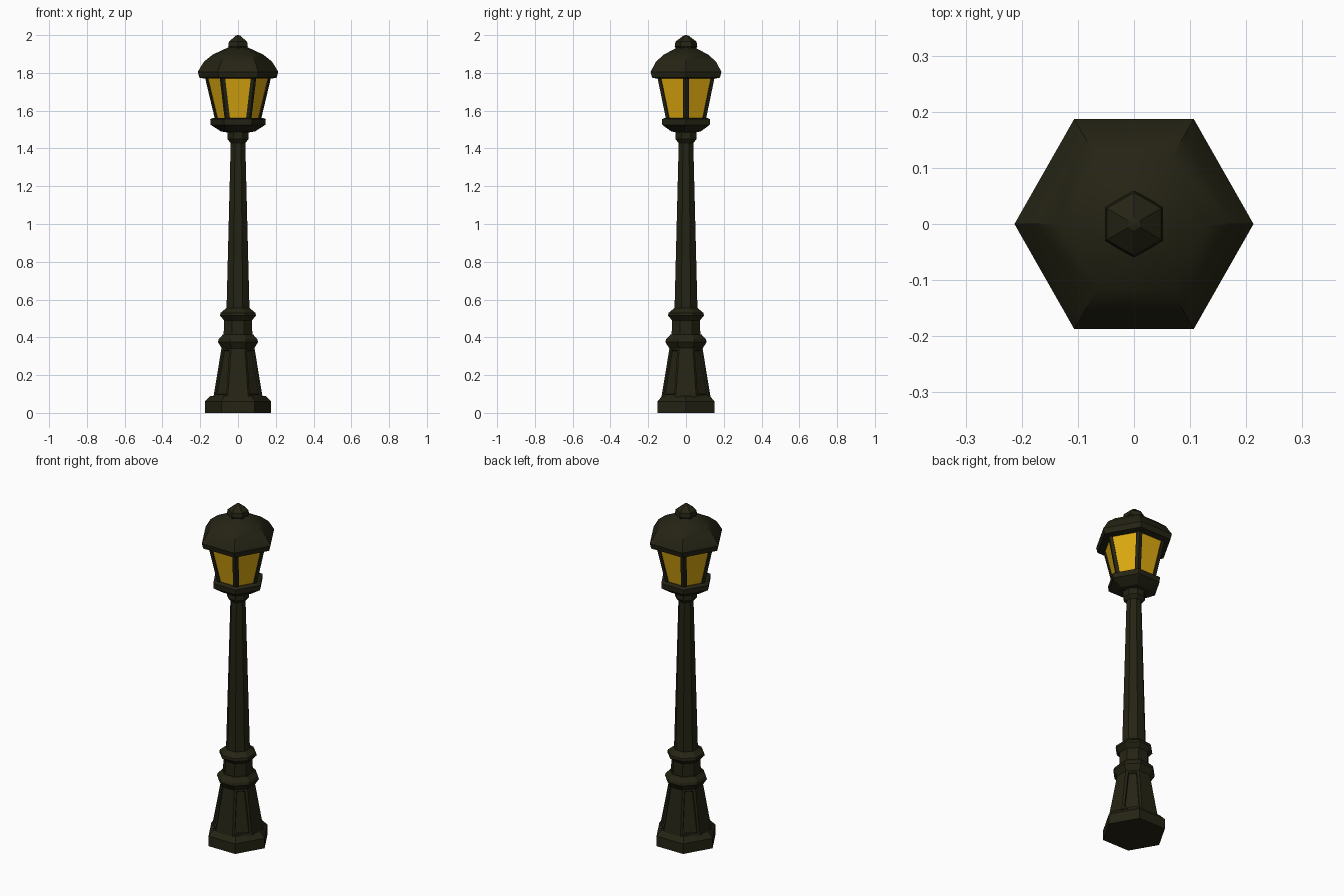
import bpy, bmesh, math
from mathutils import Vector

cube = bpy.data.objects.get("Cube")
if cube:
    bpy.data.objects.remove(cube, do_unlink=True)


def material(name, color, rough):
    m = bpy.data.materials.new(name)
    m.use_nodes = True
    m.diffuse_color = color
    bsdf = m.node_tree.nodes["Principled BSDF"]
    bsdf.inputs["Base Color"].default_value = color
    bsdf.inputs["Roughness"].default_value = rough
    return m


IRON = material("dark iron", (0.018, 0.017, 0.007, 1), 0.8)
GLASS = material("amber glass", (0.72, 0.40, 0.005, 1), 0.6)


def finish(name, bm, mat):
    bmesh.ops.recalc_face_normals(bm, faces=bm.faces)
    mesh = bpy.data.meshes.new(name)
    bm.to_mesh(mesh)
    bm.free()
    mesh.materials.append(mat)
    ob = bpy.data.objects.new(name, mesh)
    bpy.context.collection.objects.link(ob)
    return ob


def stack(name, profile, sides, turn=0.0, mat=IRON, stretch=1.0, panels=False):
    """Closed faceted column; profile is (corner radius, height) from bottom to top."""
    bm = bmesh.new()
    rings = []
    for r, z in profile:
        angles = [turn + math.tau * i / sides for i in range(sides)]
        rings.append([bm.verts.new((r * math.cos(a), stretch * r * math.sin(a), z)) for a in angles])
    bm.faces.new(rings[0])
    bm.faces.new(rings[-1])
    walls = []
    for low, high in zip(rings, rings[1:]):
        for i in range(sides):
            j = (i + 1) % sides
            walls.append(bm.faces.new((low[i], low[j], high[j], high[i])))
    bmesh.ops.recalc_face_normals(bm, faces=bm.faces)
    # Sunken panels on the diagonal walls
    if panels:
        diagonal = [f for f in walls if abs(f.normal.x) > 0.4 and abs(f.normal.y) > 0.4]
        bmesh.ops.inset_individual(bm, faces=diagonal, thickness=0.018, depth=0)
        bmesh.ops.inset_individual(bm, faces=diagonal, thickness=0.005, depth=-0.009)
    return finish(name, bm, mat)


def octagon(name, profile, **kw):
    """Eight-sided stack with a flat front; profile gives the half width."""
    k = 1 / math.cos(math.pi / 8)
    return stack(name, [(r * k, z) for r, z in profile], 8, math.pi / 8, **kw)


# Foot and post
stack("plinth", [(0.175, 0), (0.175, 0.06), (0.145, 0.09)], 6)
octagon("pedestal", [(0.13, 0.085), (0.087, 0.345)], panels=True)
octagon("lower_collar", [(0.085, 0.34), (0.106, 0.375), (0.102, 0.39), (0.08, 0.415)], stretch=1.03)
octagon("post_sleeve", [(0.076, 0.41), (0.074, 0.495)])
octagon("upper_collar", [(0.074, 0.49), (0.095, 0.515), (0.092, 0.53), (0.062, 0.555)])
octagon("post", [(0.061, 0.54), (0.038, 1.45)])
octagon("post_cap", [(0.04, 1.43), (0.056, 1.45), (0.056, 1.5)])

# Lantern
stack("lantern_tray", [(0.06, 1.485), (0.09, 1.49), (0.145, 1.525), (0.147, 1.555), (0.13, 1.562)], 6)
stack("lantern_glass", [(0.112, 1.55), (0.168, 1.785)], 6, mat=GLASS)

# Corner bars wrap each edge of the glass
bm = bmesh.new()
for i in range(6):
    a = math.tau * i / 6
    out = Vector((math.cos(a), math.sin(a), 0))
    ends = []
    for r, z in ((0.121, 1.55), (0.177, 1.785)):
        corner = out * r + Vector((0, 0, z))
        ring = [corner]
        for turn in (2, -2):
            b = a + turn * math.pi / 3
            ring.append(corner + Vector((math.cos(b), math.sin(b), 0)) * 0.019)
        ring.insert(2, corner - out * 0.03)
        ends.append([bm.verts.new(p) for p in ring])
    bm.faces.new(ends[0])
    bm.faces.new(ends[1])
    for j in range(4):
        k = (j + 1) % 4
        bm.faces.new((ends[0][j], ends[0][k], ends[1][k], ends[1][j]))
finish("corner_bars", bm, IRON)

# Roof and finial
roof = stack("roof", [(0.18, 1.77), (0.205, 1.775), (0.213, 1.806), (0.18, 1.86), (0.133, 1.897),
                      (0.05, 1.936)], 6, stretch=1.015)
stack("finial", [(0.05, 1.925), (0.06, 1.94), (0.056, 1.965), (0.012, 1.998), (0.003, 2.0)], 6, math.pi / 6)

bpy.ops.object.select_all(action="DESELECT")
roof.select_set(True)
bpy.context.view_layer.objects.active = roof
bpy.ops.object.shade_smooth_by_angle(angle=math.radians(35))
